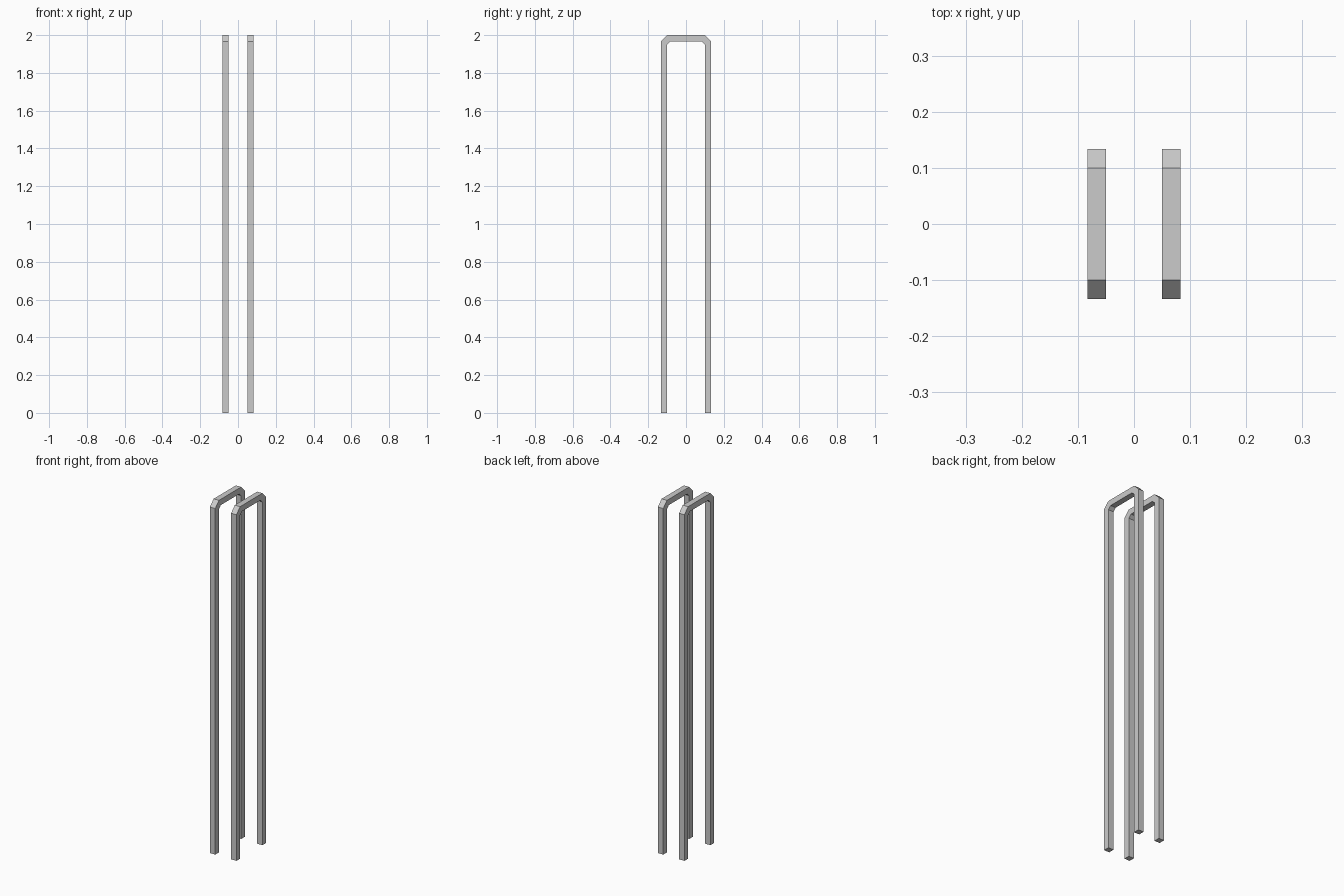
import bpy, bmesh

if "Cube" in bpy.data.objects:
    bpy.data.objects.remove(bpy.data.objects["Cube"])

W = 0.1333   # outer half depth
T = 0.0333   # bar thickness
H = 2.0      # height
C = 0.0333   # outer corner chamfer
c = 0.0167   # inner corner chamfer


def make_staple(name, x0, x1):
    # Half outline in the y-z plane, mirrored into a full arch
    outer = [(W, 0), (W, H - C), (W - C, H)]
    inner = [(W - T, 0), (W - T, H - T - c), (W - T - c, H - T)]
    outer += [(-y, z) for y, z in reversed(outer)]
    inner += [(-y, z) for y, z in reversed(inner)]

    bm = bmesh.new()
    rings = []
    for (yo, zo), (yi, zi) in zip(outer, inner):
        rings.append([bm.verts.new(p) for p in
                      ((x0, yo, zo), (x1, yo, zo), (x1, yi, zi), (x0, yi, zi))])
    # Sides of the bar
    for a, b in zip(rings, rings[1:]):
        for i in range(4):
            j = (i + 1) % 4
            bm.faces.new((a[i], a[j], b[j], b[i]))
    # Feet
    bm.faces.new(rings[0])
    bm.faces.new(rings[-1])
    bmesh.ops.recalc_face_normals(bm, faces=bm.faces)

    mesh = bpy.data.meshes.new(name)
    bm.to_mesh(mesh)
    bm.free()
    obj = bpy.data.objects.new(name, mesh)
    bpy.context.collection.objects.link(obj)
    return obj


# Two parallel arched bars
make_staple("left_arch_bar", -0.0833, -0.05)
make_staple("right_arch_bar", 0.05, 0.0833)
